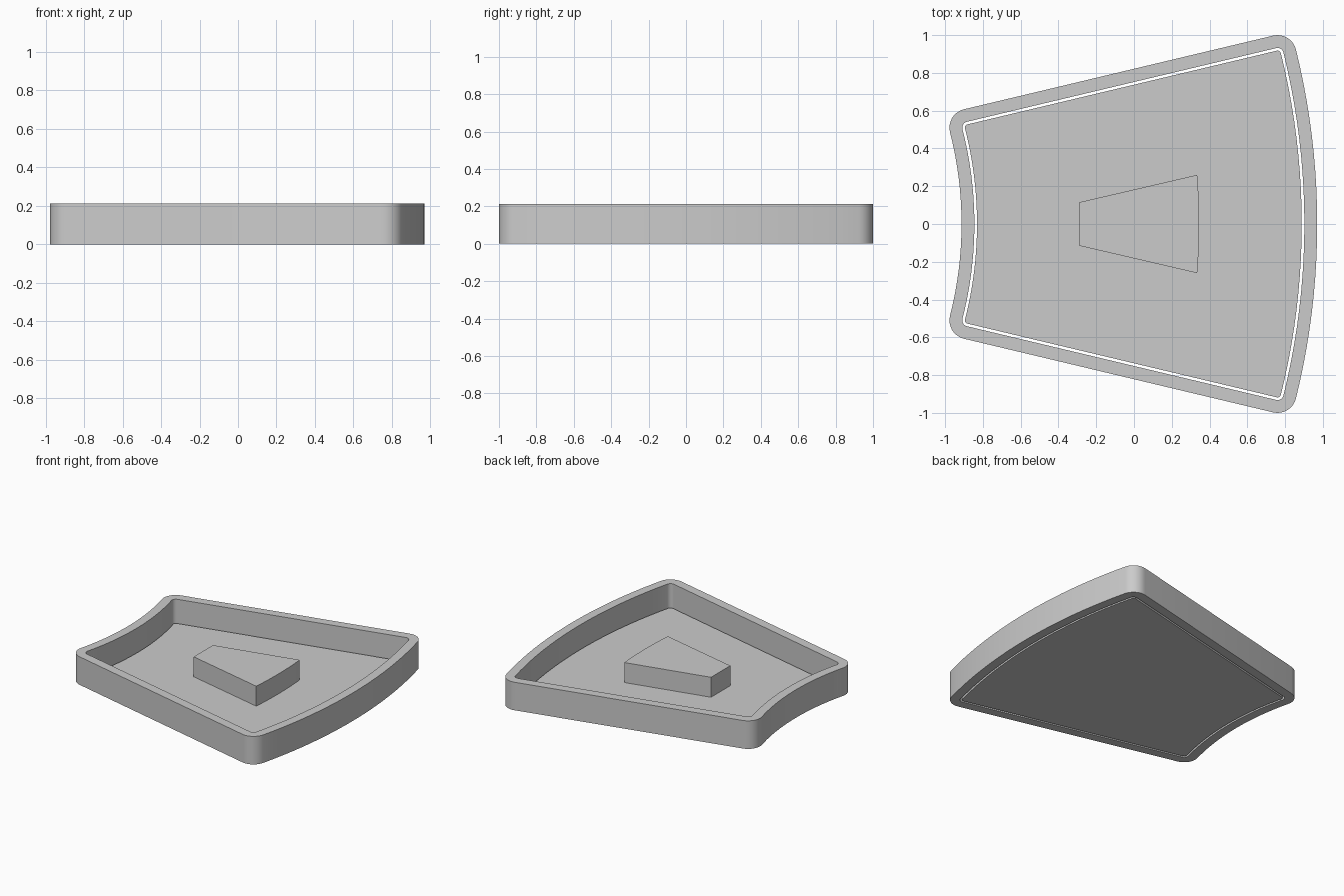
import bpy, bmesh, math

cube = bpy.data.objects.get("Cube")
if cube:
    bpy.data.objects.remove(cube, do_unlink=True)

grey = bpy.data.materials.new("light grey")
grey.use_nodes = True
grey.diffuse_color = (0.6, 0.6, 0.6, 1)
grey.node_tree.nodes["Principled BSDF"].inputs["Base Color"].default_value = (0.6, 0.6, 0.6, 1)

CENTRE = -2.87                 # x of the common centre of both curved ends
WIDE_R, NARROW_R = 3.74, 2.057
WIDE_Y, NARROW_Y = 0.9, 0.51   # half widths at the two ends


def arc(cx, cy, r, start, end, steps):
    return [(cx + r * math.cos(t), cy + r * math.sin(t))
            for t in (start + (end - start) * i / steps for i in range(steps + 1))]


def sector(grow):
    """Ring sector grown outwards by a distance, with round corners."""
    wide = math.asin(WIDE_Y / WIDE_R)
    narrow = math.asin(NARROW_Y / NARROW_R)
    wide_x = CENTRE + WIDE_R * math.cos(wide)
    narrow_x = CENTRE + NARROW_R * math.cos(narrow)
    side = math.pi / 2 + math.atan2(WIDE_Y - NARROW_Y, wide_x - narrow_x)
    half = arc(CENTRE, 0, WIDE_R + grow, 0, wide, 10)
    half += arc(wide_x, WIDE_Y, grow, wide, side, 8)[1:]
    half += arc(narrow_x, NARROW_Y, grow, side, math.pi + narrow, 8)
    half += arc(CENTRE, 0, NARROW_R - grow, narrow, 0, 10)[1:]
    return half + [(x, -y) for x, y in half[-2:0:-1]]


def extrude(name, outline, z0, z1, hole=None):
    """Prism between two heights, optionally with a hole of matching outline."""
    bm = bmesh.new()

    def loop(points, z):
        return [bm.verts.new((x, y, z)) for x, y in points]

    def band(a, b):
        for i in range(len(a)):
            j = (i + 1) % len(a)
            bm.faces.new((a[i], a[j], b[j], b[i]))

    low, high = loop(outline, z0), loop(outline, z1)
    band(low, high)
    if hole:
        hole_low, hole_high = loop(hole, z0), loop(hole, z1)
        band(high, hole_high)
        band(hole_high, hole_low)
        band(hole_low, low)
    else:
        bm.faces.new(high)
        bm.faces.new(low[::-1])
    bmesh.ops.recalc_face_normals(bm, faces=bm.faces)
    mesh = bpy.data.meshes.new(name)
    bm.to_mesh(mesh)
    bm.free()
    mesh.materials.append(grey)
    obj = bpy.data.objects.new(name, mesh)
    bpy.context.collection.objects.link(obj)
    bpy.ops.object.select_all(action='DESELECT')
    obj.select_set(True)
    bpy.context.view_layer.objects.active = obj
    bpy.ops.object.shade_smooth_by_angle(angle=math.radians(30))
    return obj


FLOOR = 0.036

# Surrounding wall, and the loose floor plate with a thin gap around it
extrude("rim_wall", sector(0.1), 0, 0.212, hole=sector(0.032))
extrude("floor_plate", sector(0.018), 0, FLOOR)

# Wedge block: straight narrow end, slightly curved wide end
block_r = 3.21
spread = math.asin(0.26 / block_r)
block = [(-0.29, 0.115), (-0.29, -0.115)]
block += arc(0.345 - block_r, 0, block_r, -spread, spread, 8)
extrude("centre_block", block, FLOOR, 0.187)
